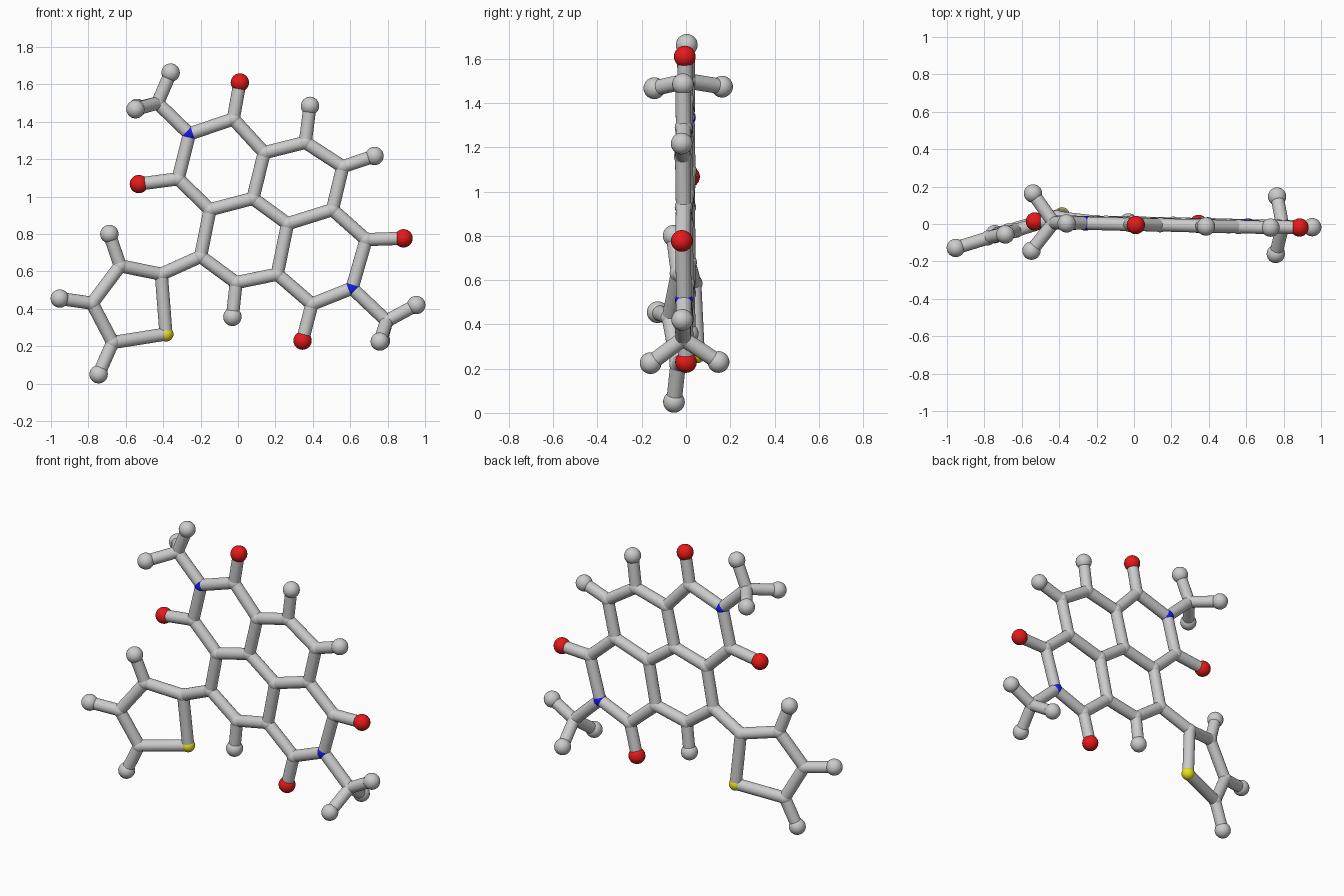
import bpy, bmesh
from mathutils import Vector, Matrix

if "Cube" in bpy.data.objects:
    bpy.data.objects.remove(bpy.data.objects["Cube"])

STICK, JOINT, BALL = 0.035, 0.040, 0.049

def core(x, z):
    # gently tilted plane of the fused rings
    return Vector((x, 0.003 - 0.025 * x - 0.01 * (z - 0.8), z))

def side(x, z):
    # twisted plane of the five-sided side ring
    return Vector((x, 0.05 + 0.305 * (x + 0.385) - 0.025 * (z - 0.265), z))

# Atom positions seen from the front
core_xz = dict(
    n1=(-.26, 1.335), m1=(-.43, 1.50), h1=(-.36, 1.663),
    c1=(-.025, 1.415), o1=(.01, 1.61), c2=(-.32, 1.095), o2=(-.53, 1.067),
    c3=(.14, 1.235), c4=(.08, .99), c5=(-.15, .93),
    c6=(.36, 1.29), h6=(.385, 1.485), c7=(.56, 1.16), h7=(.73, 1.217),
    c8=(.505, .93), c9=(.265, .855), c10=(.21, .585),
    c11=(-.01, .54), h11=(-.03, .357), c12=(-.20, .68),
    c13=(.685, .77), o3=(.885, .777), n2=(.61, .51), c14=(.395, .425), o4=(.345, .23),
    m2=(.795, .335), h2=(.953, .42))
side_xz = dict(
    t1=(-.41, .585), s1=(-.385, .265), t2=(-.67, .22), t3=(-.78, .43), t4=(-.63, .63),
    ht2=(-.745, .05), ht3=(-.953, .455), ht4=(-.688, .80))
P = {k: core(*v) for k, v in core_xz.items()}
P.update({k: side(*v) for k, v in side_xz.items()})
# Methyl end pairs stand out to both sides of the plane
P.update(h1a=Vector((-.548, -.143, 1.467)), h1b=Vector((-.54, .163, 1.474)),
         h2a=Vector((.758, -.16, .225)), h2b=Vector((.765, .147, .23)))

# Chains of bonded atoms
chains = """n1 c1 c3 c4 c5 c2 n1 m1 h1
c1 o1
c2 o2
m1 h1a
m1 h1b
c3 c6 c7 c8 c9 c4
c6 h6
c7 h7
c9 c10 c11 c12 c5
c11 h11
c8 c13 n2 c14 c10
c13 o3
c14 o4
n2 m2 h2
m2 h2a
m2 h2b
c12 t1 s1 t2 t3 t4 t1
t2 ht2
t3 ht3
t4 ht4"""

def make(name, fill, color=None):
    bm = bmesh.new()
    fill(bm)
    me = bpy.data.meshes.new(name)
    bm.to_mesh(me)
    bm.free()
    ob = bpy.data.objects.new(name, me)
    bpy.context.collection.objects.link(ob)
    if color:
        mat = bpy.data.materials.new(name + "_color")
        mat.diffuse_color = color
        mat.use_nodes = True
        mat.node_tree.nodes["Principled BSDF"].inputs["Base Color"].default_value = mat.diffuse_color
        me.materials.append(mat)
    bpy.ops.object.select_all(action='DESELECT')
    ob.select_set(True)
    bpy.context.view_layer.objects.active = ob
    bpy.ops.object.shade_smooth_by_angle()

def sticks(bm):
    for line in chains.splitlines():
        names = line.split()
        for a, b in zip(names, names[1:]):
            d = P[b] - P[a]
            m = Matrix.Translation((P[a] + P[b]) / 2) @ d.to_track_quat('Z', 'Y').to_matrix().to_4x4()
            bmesh.ops.create_cone(bm, cap_ends=True, segments=24, radius1=STICK,
                                  radius2=STICK, depth=d.length, matrix=m)

def balls(prefixes, radius):
    def fill(bm):
        for k, p in P.items():
            if k[0] in prefixes:
                bmesh.ops.create_uvsphere(bm, u_segments=24, v_segments=16, radius=radius,
                                          matrix=Matrix.Translation(p))
    return fill

make("bond_sticks", sticks)
make("carbon_joints", balls("cmt", JOINT))
make("hydrogen_balls", balls("h", BALL))
make("oxygen_balls", balls("o", BALL), (0.8, 0.01, 0.01, 1))
make("nitrogen_joints", balls("n", JOINT), (0.01, 0.01, 0.8, 1))
make("sulfur_joint", balls("s", JOINT), (0.8, 0.75, 0.01, 1))
